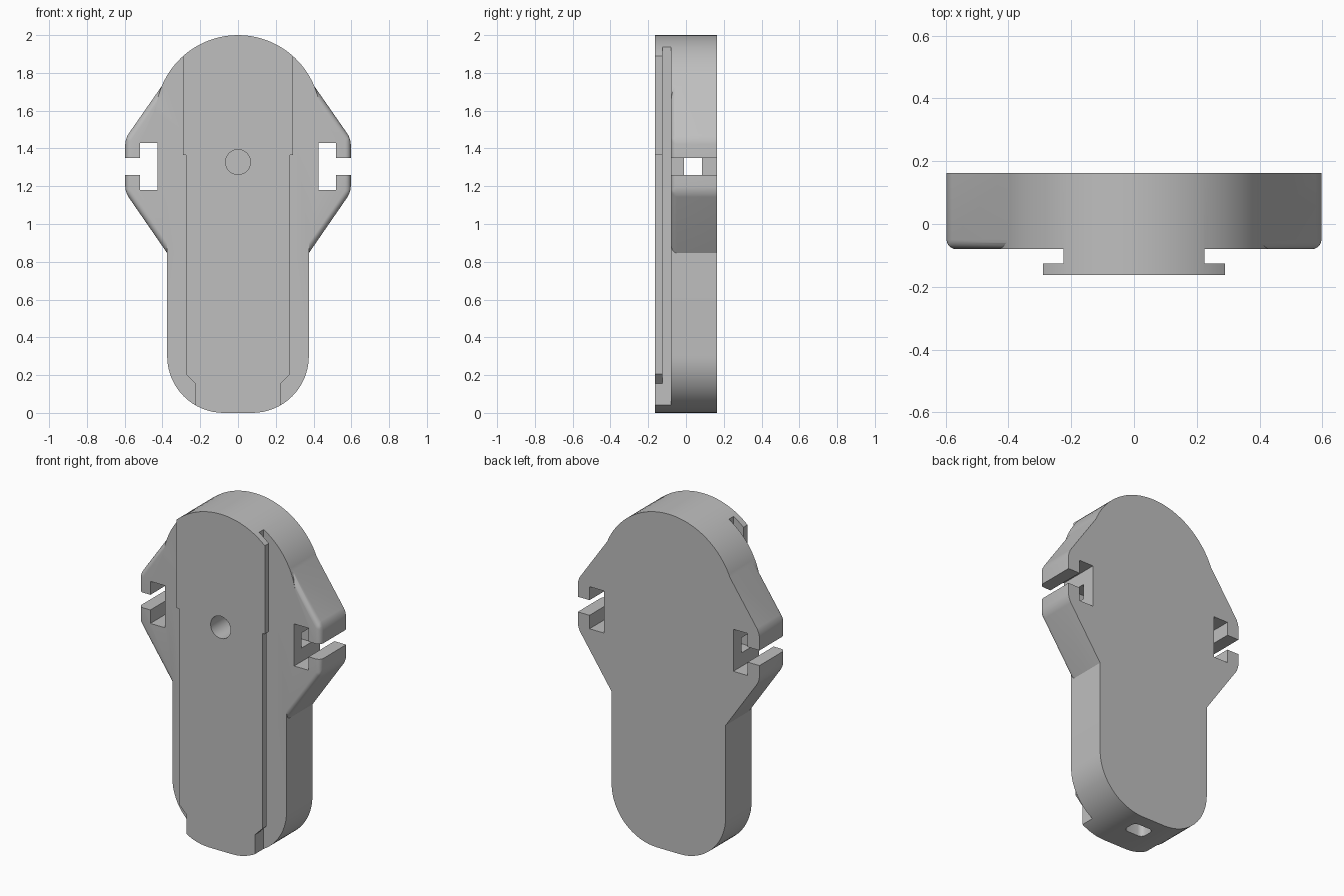
import bpy, bmesh
from math import sin, cos, asin, acos, pi, radians

old = bpy.data.objects.get("Cube")
if old:
    bpy.data.objects.remove(old, do_unlink=True)

grey = bpy.data.materials.new("plain grey")
grey.use_nodes = True
grey.diffuse_color = (0.52, 0.52, 0.52, 1)
grey.node_tree.nodes["Principled BSDF"].inputs["Base Color"].default_value = (0.52, 0.52, 0.52, 1)

BACK, FRONT, SHOULDER = 0.163, -0.163, -0.08


def arc(cx, cz, r, a0, a1, n):
    return [(cx + r * cos(a0 + (a1 - a0) * i / n), cz + r * sin(a0 + (a1 - a0) * i / n))
            for i in range(n + 1)]


def prism(name, outline, y0, y1, round_edge=None, radius=0.03):
    """Extrude an x-z outline from y0 to y1, rounding the edges picked by a rule."""
    bm = bmesh.new()
    face = bm.faces.new([bm.verts.new((x, y0, z)) for x, z in outline])
    grown = bmesh.ops.extrude_face_region(bm, geom=[face])["geom"]
    for v in grown:
        if isinstance(v, bmesh.types.BMVert):
            v.co.y = y1
    bmesh.ops.recalc_face_normals(bm, faces=bm.faces)
    if round_edge:
        picked = [e for e in bm.edges if round_edge(e.verts[0].co, e.verts[1].co)]
        bmesh.ops.bevel(bm, geom=picked, offset=radius, segments=5,
                        profile=0.5, affect='EDGES', clamp_overlap=True)
        bmesh.ops.recalc_face_normals(bm, faces=bm.faces)
    mesh = bpy.data.meshes.new(name)
    bm.to_mesh(mesh)
    bm.free()
    mesh.materials.append(grey)
    obj = bpy.data.objects.new(name, mesh)
    bpy.context.collection.objects.link(obj)
    return obj


def box(name, x0, x1, y0, y1, z0, z1, **kw):
    return prism(name, [(x0, z0), (x1, z0), (x1, z1), (x0, z1)], y0, y1, **kw)


def combine(target, part, operation):
    mod = target.modifiers.new(part.name, 'BOOLEAN')
    mod.operation, mod.solver, mod.object = operation, 'EXACT', part
    bpy.context.view_layer.objects.active = target
    bpy.ops.object.modifier_apply(modifier=mod.name)
    bpy.data.objects.remove(part, do_unlink=True)


# Main body: rounded foot, straight sides, larger round head
HEAD_R, HALF = 0.437, 0.375
head_z = 2 - HEAD_R
start = -acos(HALF / HEAD_R)
right = arc(0.075, 0.3, 0.3, -pi / 2, 0, 16)
head = arc(0, head_z, HEAD_R, start, pi - start, 56)
left = [(-x, z) for x, z in reversed(right)]
body = prism("holder_body", right + head + left, FRONT, BACK)

# Front rail: stepped plate edge, with a groove behind it on each side
edge = [(0.225, -0.1), (0.225, 0.155), (0.275, 0.205), (0.275, 1.365),
        (0.29, 1.365), (0.29, 2.1), (1, 2.1), (1, -0.1)]
for s in (1, -1):
    combine(body, prism("plate_edge_cut", [(s * x, z) for x, z in edge], -0.3, -0.1), 'DIFFERENCE')
    combine(body, box("rail_groove_cut", s * 0.225, s, -0.125, SHOULDER, -0.1, 2.1), 'DIFFERENCE')


# Side wings with rounded front rims and corners
def wing_rim(a, b):
    on_front = a.y < 0 and b.y < 0 and max(abs(a.x), abs(b.x)) > 0.59
    corner = abs(a.y - b.y) > 0.1 and abs(a.x) > 0.59
    return on_front or corner


wing = [(0.3, 0.737), (0.597, 1.168), (0.597, 1.452), (0.385, 1.757), (0.3, 1.5)]
for s in (1, -1):
    part = prism("side_wing", [(s * x, z) for x, z in wing], SHOULDER, BACK, round_edge=wing_rim)
    combine(body, part, 'UNION')

# T-shaped strap slots
slot = [(0.425, 1.18), (0.52, 1.18), (0.52, 1.26), (0.8, 1.26),
        (0.8, 1.35), (0.52, 1.35), (0.52, 1.43), (0.425, 1.43)]
for s in (1, -1):
    combine(body, prism("strap_slot_cut", [(s * x, z) for x, z in slot], -0.3, 0.3), 'DIFFERENCE')

# Cross channel, front bore and the cable well rising from the foot
combine(body, box("cross_channel_cut", -0.5, 0.5, -0.01, 0.085, 1.26, 1.35), 'DIFFERENCE')
combine(body, prism("front_bore_cut", arc(0, 1.328, 0.066, 0, 2 * pi, 40)[:-1], -0.3, 0.085), 'DIFFERENCE')
well = box("cable_well_cut", -0.065, 0.065, -0.01, 0.085, -0.1, 1.3,
           round_edge=lambda a, b: abs(a.z - b.z) > 1)
combine(body, well, 'DIFFERENCE')

# Smooth curved faces, crisp corners
bpy.ops.object.select_all(action='DESELECT')
body.select_set(True)
bpy.context.view_layer.objects.active = body
bpy.ops.object.shade_smooth_by_angle(angle=radians(25))
